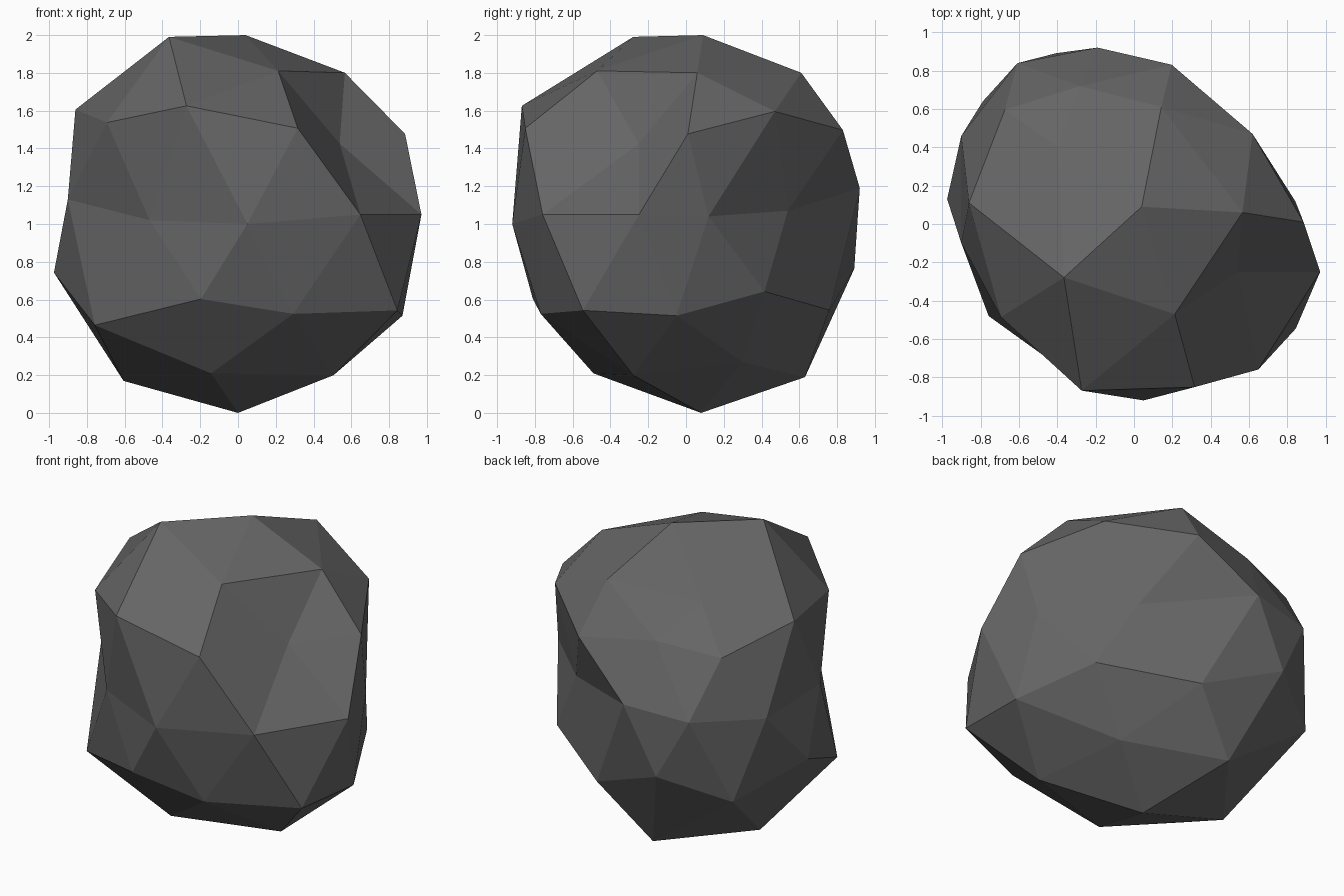
import bpy
import bmesh
import math
from mathutils import Vector

# Remove the default cube
default_cube = bpy.data.objects.get("Cube")
if default_cube:
    bpy.data.objects.remove(default_cube, do_unlink=True)

# Chisel marks in hundredths: how far each corner of the sphere is pushed,
# tier by tier from the base upwards, anticlockwise from +x
CHISEL = {
    "base": [(0, 8, 0)],
    "foot": [(-7, -1, 12), (-4, 13, 4), (-8, 10, 2), (2, 1, 6), (8, 3, 5)],
    "low_edges": [(2, -5, 4), (-15, -5, 7), (-10, 14, 13), (-7, 2, -1), (3, 4, 5)],
    "low_corners": [(-8, -11, 9), (-13, 4, 21), (-8, 13, 19), (8, 4, 5), (12, -2, -1)],
    "waist": [(-11, -19, 4), (-17, -27, 7), (-19, -8, 19), (-2, 3, 15), (5, 15, 11),
              (5, 21, 13), (12, 12, 2), (5, 8, 0), (6, 5, 5), (2, 6, 5)],
    "high_corners": [(-1, 1, 3), (-8, -2, 5), (5, 7, 5), (3, 4, 9), (4, 0, 6)],
    "high_edges": [(-7, -3, 7), (-2, -9, 3), (-1, 11, 8), (-1, -6, 10), (-15, 25, -10)],
    "crown": [(4, 6, -5), (-2, 11, -5), (3, 9, -14), (6, 3, 14), (5, 3, -4)],
    "peak": [(4, 9, 0)],
}


def make_material(name, colour):
    """Plain single-colour material for viewport and render."""
    material = bpy.data.materials.new(name)
    material.use_nodes = True
    material.diffuse_color = colour
    shader = next(n for n in material.node_tree.nodes if n.type == "BSDF_PRINCIPLED")
    shader.inputs["Base Color"].default_value = colour
    shader.inputs["Roughness"].default_value = 0.9
    return material


def tier_order(vert):
    """Sort key: height of the tier first, then the angle around z."""
    angle = math.atan2(vert.co.y, vert.co.x)
    return round(vert.co.z, 2), (angle + 0.1) % math.tau


# Boulder: a coarse icosphere chipped into an irregular stone
bm = bmesh.new()
bmesh.ops.create_icosphere(bm, subdivisions=2, radius=1.0)
corners = sorted(bm.verts, key=tier_order)
pushes = [push for tier in CHISEL.values() for push in tier]
for corner, push in zip(corners, pushes):
    corner.co += Vector(push) / 100 + Vector((0, 0, 1))

# Flat facets facing outwards
bmesh.ops.recalc_face_normals(bm, faces=bm.faces[:])
for face in bm.faces:
    face.smooth = False

mesh = bpy.data.meshes.new("boulder")
bm.to_mesh(mesh)
bm.free()
mesh.materials.append(make_material("dark_grey_stone", (0.13, 0.13, 0.13, 1.0)))
boulder = bpy.data.objects.new("boulder", mesh)
bpy.context.collection.objects.link(boulder)
